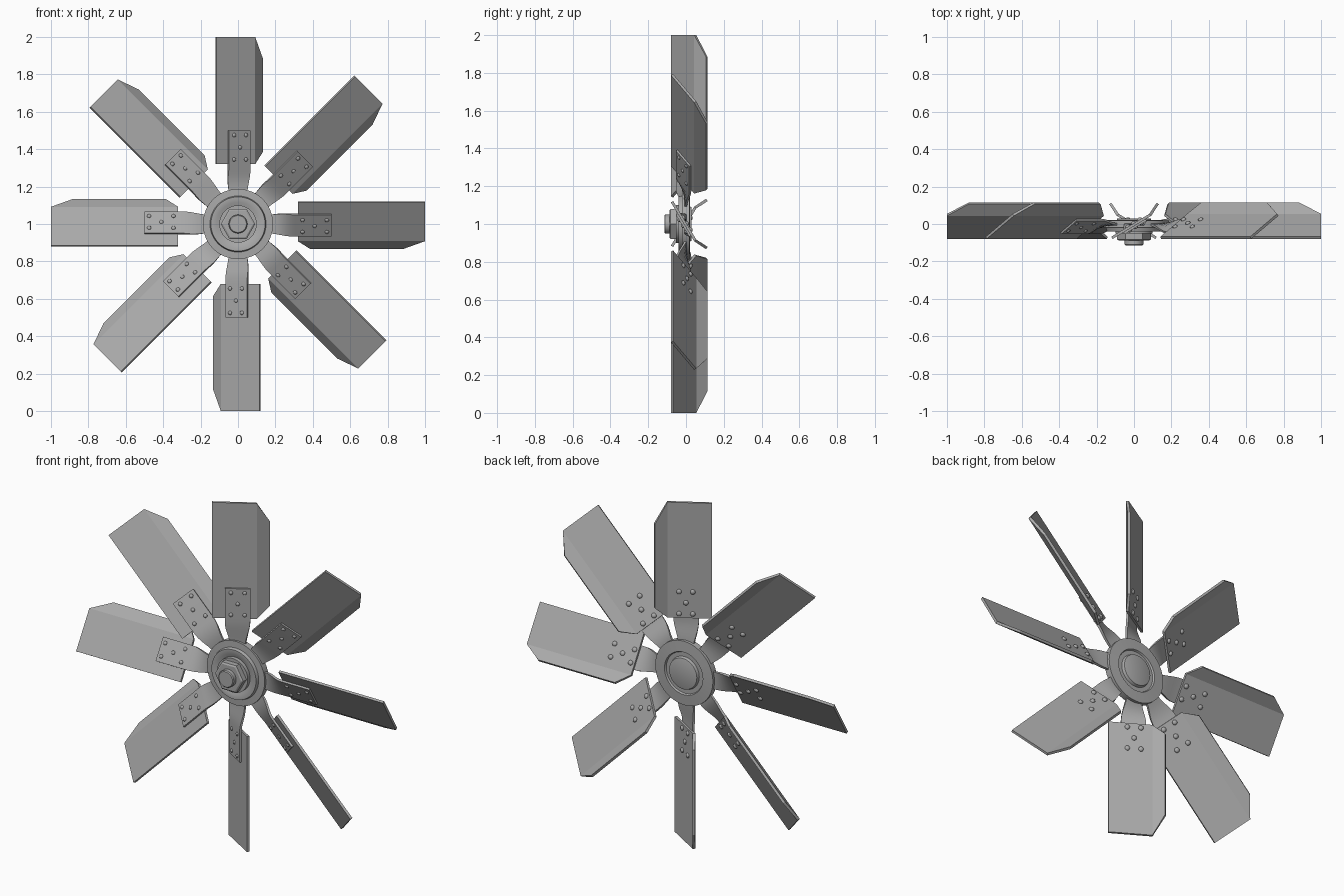
import bpy, bmesh, math
from mathutils import Matrix, Vector

if "Cube" in bpy.data.objects:
    bpy.data.objects.remove(bpy.data.objects["Cube"])

steel = bpy.data.materials.new("grey steel")
steel.diffuse_color = (0.40, 0.40, 0.40, 1)
steel.use_nodes = True
steel.node_tree.nodes["Principled BSDF"].inputs["Base Color"].default_value = steel.diffuse_color
PITCH = math.atan2(0.125, 0.205)
CENTRE = Vector((0, 0, 1))


def finish(bm, name, matrix=Matrix(), smooth=False):
    bmesh.ops.recalc_face_normals(bm, faces=bm.faces)
    mesh = bpy.data.meshes.new(name)
    bm.to_mesh(mesh)
    bm.free()
    mesh.materials.append(steel)
    mesh.transform(matrix)
    ob = bpy.data.objects.new(name, mesh)
    bpy.context.collection.objects.link(ob)
    if smooth:
        bpy.ops.object.select_all(action='DESELECT')
        ob.select_set(True)
        bpy.context.view_layer.objects.active = ob
        bpy.ops.object.shade_smooth_by_angle(angle=math.radians(35))
    return ob


def strip(rows):
    """Closed solid through successive rings of points."""
    bm = bmesh.new()
    rings = [[bm.verts.new(p) for p in row] for row in rows]
    n = len(rings[0])
    for a, b in zip(rings, rings[1:]):
        for i in range(n):
            j = (i + 1) % n
            bm.faces.new((a[i], a[j], b[j], b[i]))
    bm.faces.new(rings[0])
    bm.faces.new(rings[-1])
    return bm


def blade(m):
    # columns across the bent sheet: x, y, inner radius, outer radius
    cols = [(-0.118, -0.074, 0.32, 1.0), (0.087, 0.049, 0.32, 1.0),
            (0.127, 0.110, 0.385, 0.885)]
    off = [Vector((0.0035, -0.006, 0)), Vector((0.005, -0.0055, 0)),
           Vector((0.006, -0.004, 0))]
    rows = []
    for (x, y, r0, r1), o in zip(cols, off):
        rows.append([Vector((x, y, r0)) + o, Vector((x, y, r1)) + o,
                     Vector((x, y, r1)) - o, Vector((x, y, r0)) - o])
    finish(strip(rows), "blade", m)


def arm(m):
    # flat at the hub, twisting to the blade pitch, with a square end plate
    rows = []
    stations = [(0.10, 0.050, 0)]
    for i in range(9):
        t = i / 8
        s = t * t * (3 - 2 * t)
        stations.append((0.16 + 0.15 * t, 0.050 + 0.018 * s, s))
    stations.append((0.50, 0.068, 1))
    for r, w, s in stations:
        a = PITCH * s
        d = Vector((math.cos(a), math.sin(a), 0))
        n = Vector((math.sin(a), -math.cos(a), 0))
        c = Vector((0, -0.002, r)) + n * 0.0125 * s
        rows.append([c - d * w + n * .0065, c + d * w + n * .0065,
                     c + d * w - n * .0065, c - d * w - n * .0065])
    finish(strip(rows), "arm", m, True)


def rivets(m):
    # five rivets, with a domed head on both faces
    bm = bmesh.new()
    tilt = Matrix.Rotation(PITCH, 4, 'Z')
    for x, r in [(-.037, .475), (.037, .475), (0, .41), (-.037, .345), (.037, .345)]:
        for y, rad in [(-.020, .0115), (.005, .0145)]:
            bmesh.ops.create_uvsphere(
                bm, u_segments=10, v_segments=6, radius=rad,
                matrix=tilt @ Matrix.Translation((x, y, r)) @ Matrix.Diagonal((1, .75, 1, 1)))
    finish(bm, "rivets", m, True)


for k in range(8):
    m = Matrix.Translation(CENTRE) @ Matrix.Rotation(k * math.pi / 4, 4, 'Y')
    blade(m)
    arm(m)
    rivets(m)


def lathe(name, profile, sides=48, turn=0.0, smooth=True):
    """Revolve (radius, y) points about the fan axis and cap both ends."""
    rows = [[CENTRE + Vector((r * math.cos(turn + 2 * math.pi * i / sides), y,
                              r * math.sin(turn + 2 * math.pi * i / sides)))
             for i in range(sides)] for r, y in profile]
    finish(strip(rows), name, smooth=smooth)


# hub: stepped plate in front, grooved plate behind
lathe("hub", [(0.10, -0.030), (0.115, -0.040), (0.145, -0.040), (0.15, -0.022),
              (0.188, -0.020), (0.188, 0.018), (0.125, 0.022), (0.12, 0.012),
              (0.095, 0.012), (0.09, 0.028), (0.085, 0.030)])
lathe("washer", [(0.10, -0.028), (0.10, -0.052)])
lathe("nut", [(0.092, -0.050), (0.092, -0.082), (0.082, -0.088)], 6, 0, False)
lathe("bolt", [(0.05, -0.085), (0.05, -0.110), (0.045, -0.115)], 24)
